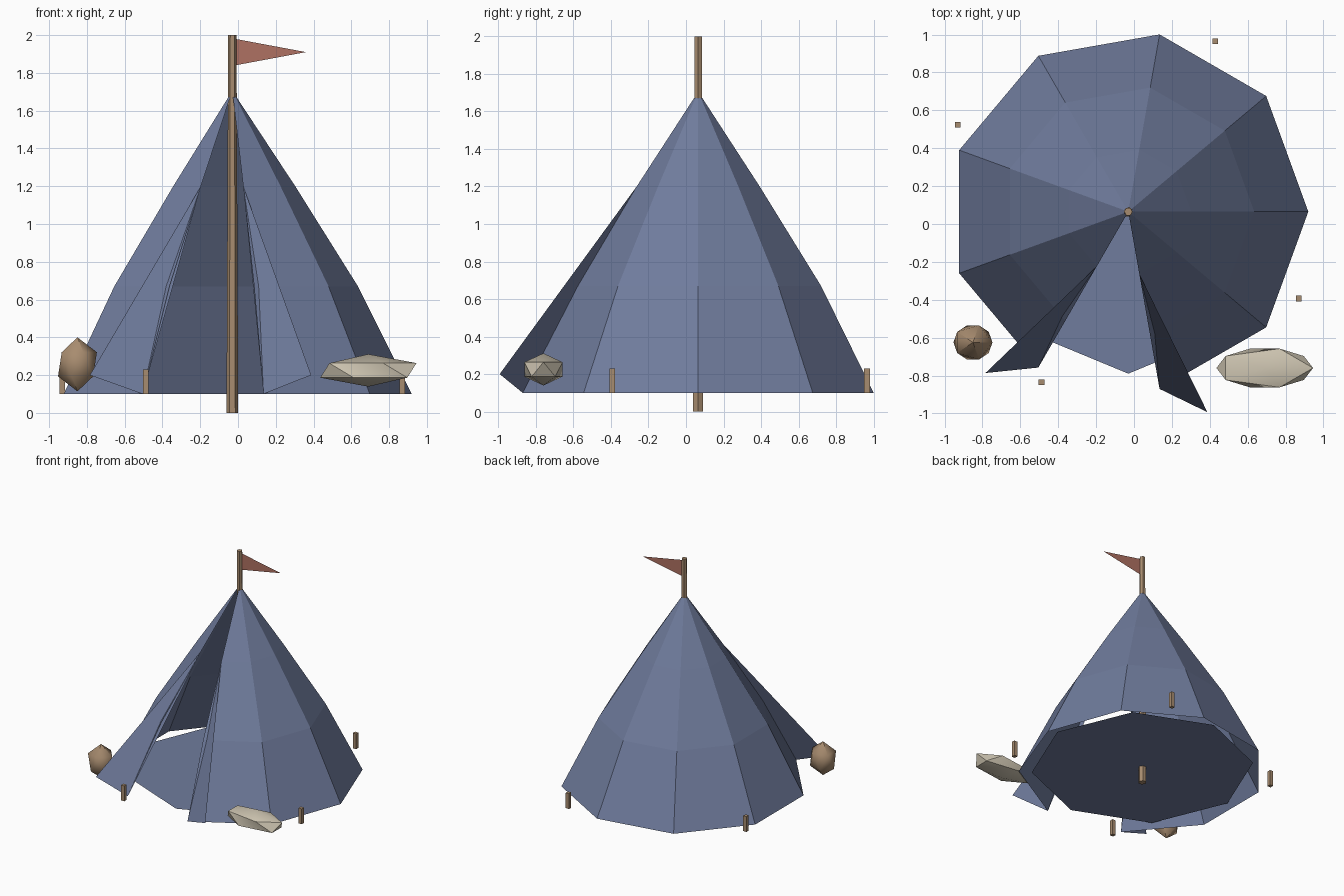
import bpy, bmesh
from math import cos, sin, radians, pi
from mathutils import Vector, Matrix

cube = bpy.data.objects.get("Cube")
if cube:
    bpy.data.objects.remove(cube, do_unlink=True)


def material(name, rgb):
    mat = bpy.data.materials.new(name)
    mat.use_nodes = True
    color = (*rgb, 1.0)
    mat.diffuse_color = color
    mat.node_tree.nodes["Principled BSDF"].inputs["Base Color"].default_value = color
    return mat


canvas = material("blue canvas", (0.162, 0.202, 0.338))
wood = material("brown wood", (0.39, 0.262, 0.16))
stone = material("pale stone", (0.63, 0.57, 0.45))
cloth = material("red cloth", (0.43, 0.165, 0.122))

CX, CY, GROUND = -0.03, 0.065, 0.1
SIDES = 9
DOOR = 6                      # open panel, facing the front
# Wall rings: radius, height
RINGS = [(0.95, GROUND), (0.665, 0.67), (0.333, 1.2), (0.022, 1.672)]


def finish(bm, name, mat):
    mesh = bpy.data.meshes.new(name)
    bm.to_mesh(mesh)
    bm.free()
    mesh.materials.append(mat)
    obj = bpy.data.objects.new(name, mesh)
    bpy.context.collection.objects.link(obj)
    return obj


def from_faces(name, points, faces, mat):
    bm = bmesh.new()
    verts = [bm.verts.new(p) for p in points]
    for face in faces:
        bm.faces.new([verts[i] for i in face])
    return finish(bm, name, mat)


def ring_point(index, ring):
    radius, z = RINGS[ring]
    a = 2 * pi * index / SIDES
    return Vector((CX + radius * cos(a), CY + radius * sin(a), z))


def column(name, x, y, z0, z1, r0, r1, sides, turn, mat):
    bm = bmesh.new()
    place = Matrix.Translation((x, y, (z0 + z1) / 2)) @ Matrix.Rotation(turn, 4, "Z")
    bmesh.ops.create_cone(bm, cap_ends=True, segments=sides, radius1=r0,
                          radius2=r1, depth=z1 - z0, matrix=place)
    return finish(bm, name, mat)


def rock(name, center, scale, mat):
    bm = bmesh.new()
    place = Matrix.Translation(center) @ Matrix.Diagonal((*scale, 1))
    bmesh.ops.create_icosphere(bm, subdivisions=1, radius=1, matrix=place)
    # Soft shading that keeps the steeper ridges sharp
    for face in bm.faces:
        face.smooth = True
    for edge in bm.edges:
        edge.smooth = edge.calc_face_angle() < radians(42)
    return finish(bm, name, mat)


# Canvas walls, leaving the door panel open
rows = len(RINGS)
wall_points = [ring_point(i, r) for i in range(SIDES) for r in range(rows)]
wall_faces = []
for i in range(SIDES):
    if i != DOOR:
        a, b = i * rows, ((i + 1) % SIDES) * rows
        wall_faces += [(a + r, b + r, b + r + 1, a + r + 1) for r in range(rows - 1)]
from_faces("tent_walls", wall_points, wall_faces, canvas)

# Triangular door flaps pulled outward from both edges of the opening
door_angle = 2 * pi * (DOOR + 0.5) / SIDES
outward = Vector((cos(door_angle), sin(door_angle), 0))
sideways = Vector((-sin(door_angle), cos(door_angle), 0))
for name, index, side in (("right_door_flap", DOOR, -1), ("left_door_flap", DOOR + 1, 1)):
    top, base = ring_point(index, 2), ring_point(index, 0)
    tip = base + outward * 0.077 + sideways * side * 0.27 + Vector((0, 0, 0.1))
    corners = [top, base, tip] if side > 0 else [top, tip, base]
    from_faces(name, corners, [(0, 1, 2)], canvas)

# Ground sheet
floor = [(CX + 0.855 * cos(k * pi / 4), CY + 0.855 * sin(k * pi / 4), GROUND + 0.033)
         for k in range(8)]
from_faces("ground_sheet", floor, [range(8)], canvas)

# Center pole and pennant
column("center_pole", CX, CY, 0, 2, 0.031, 0.022, 6, pi / 6, wood)
from_faces("pennant", [(-0.015, CY, 1.84), (0.36, CY, 1.91), (-0.015, CY, 1.98)],
           [(0, 1, 2)], cloth)

# Tent pegs, evenly spaced around the tent
for k in range(4):
    a = radians(63 + 90 * k)
    column(f"tent_peg_{k + 1}", CX + 1.01 * cos(a), CY + 1.01 * sin(a),
           GROUND, 0.23, 0.0215, 0.0215, 4, pi / 4, wood)

# Rocks beside the entrance
rock("brown_rock", (-0.85, -0.625, 0.257), (0.115, 0.106, 0.143), wood)
rock("pale_rock", (0.69, -0.76, 0.225), (0.285, 0.12, 0.086), stone)
